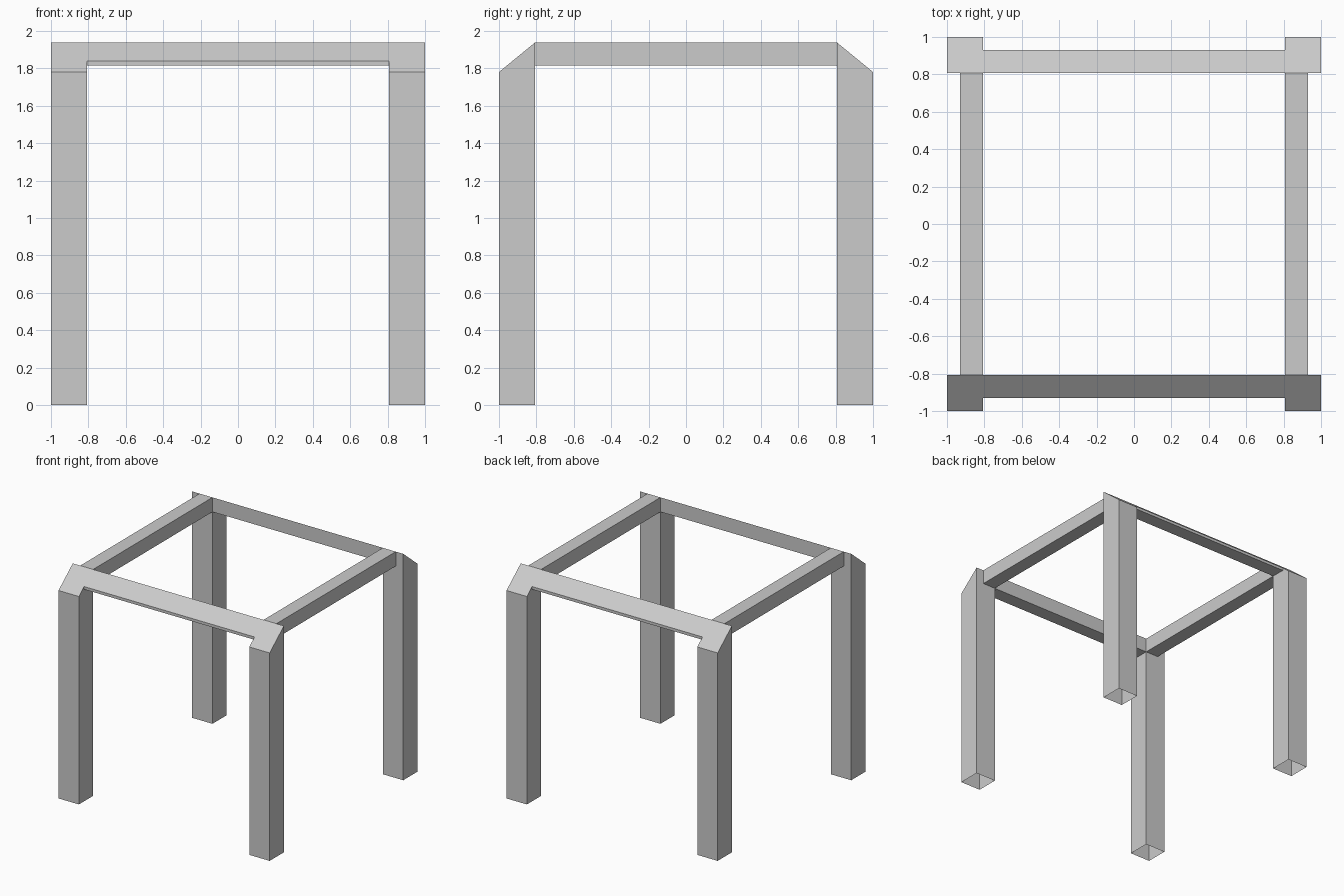
import bpy, bmesh

if "Cube" in bpy.data.objects:
    bpy.data.objects.remove(bpy.data.objects["Cube"])

OUT, INN, MID = 1.0, 0.807, 0.929      # leg outer face, inner face, rail outer face
TOP, LOW, RAIL = 1.938, 1.78, 1.814    # crest, outer edge of slope, rail underside


def slope(y):
    """Height of the bevelled top at distance y from the centre."""
    return TOP - (y - INN) * (TOP - LOW) / (OUT - INN)


def prism(name, profile, x0, x1, mirror, open_bottom=False, open_ends=False):
    """Extrude a (y, z) profile from x0 to x1, then mirror it."""
    bm = bmesh.new()
    base = bm.faces.new([bm.verts.new((x0, y, z)) for y, z in profile])
    ext = bmesh.ops.extrude_face_region(bm, geom=[base], use_keep_orig=True)
    moved = [v for v in ext["geom"] if isinstance(v, bmesh.types.BMVert)]
    bmesh.ops.translate(bm, verts=moved, vec=(x1 - x0, 0, 0))
    bmesh.ops.recalc_face_normals(bm, faces=bm.faces)
    bm.normal_update()
    drop = [f for f in bm.faces
            if (open_bottom and f.normal.z < -0.9)
            or (open_ends and abs(f.normal.x) > 0.9)]
    bmesh.ops.delete(bm, geom=drop, context='FACES')
    mesh = bpy.data.meshes.new(name)
    bm.to_mesh(mesh)
    bm.free()
    ob = bpy.data.objects.new(name, mesh)
    bpy.context.collection.objects.link(ob)
    mod = ob.modifiers.new("mirror", 'MIRROR')
    mod.use_axis = mirror
    mod.use_mirror_merge = False
    return ob


# Four hollow square legs, open at the foot, with tops sloping outwards
prism("legs", [(INN, 0), (OUT, 0), (OUT, LOW), (INN, TOP)],
      INN, OUT, (True, True, False), open_bottom=True)

# Front and back rails, following the same slope as the leg tops
prism("front_back_rails",
      [(INN, RAIL), (MID, RAIL), (MID, slope(MID)), (INN, TOP)],
      -INN, INN, (False, True, False), open_ends=True)

# Flat-topped side rails
prism("side_rails", [(-INN, RAIL), (INN, RAIL), (INN, TOP), (-INN, TOP)],
      INN, MID, (True, False, False))
